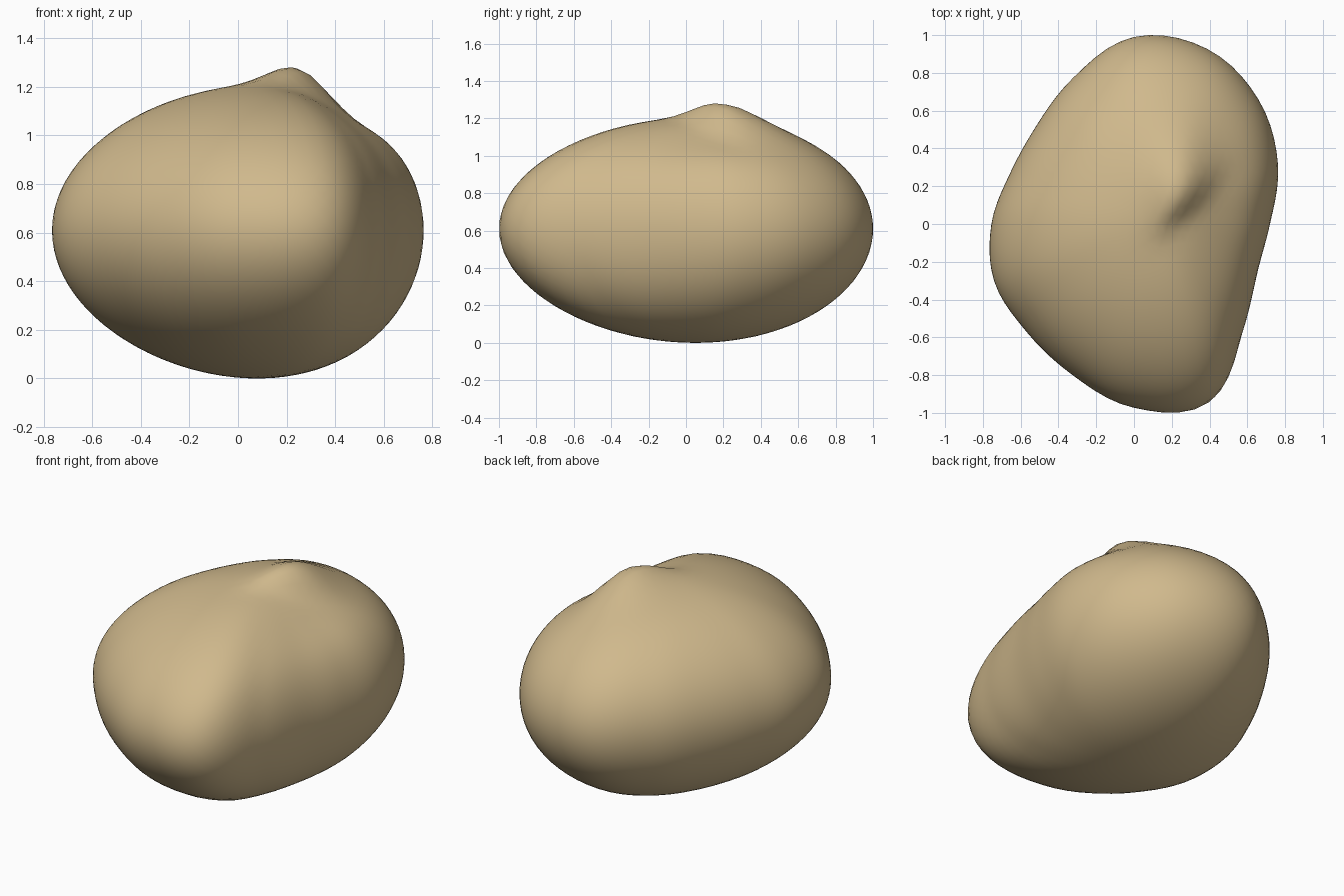
import bpy
import bmesh
import math

# Clear the default cube
cube = bpy.data.objects.get("Cube")
if cube:
    bpy.data.objects.remove(cube)

# Plan outline of the boulder: radius at equal angles, counter-clockwise from +x
RADII = [.72, .825, .932, 1.005, .99, .839, .733, .709,
         .755, .80, .806, .862, .973, 1.025, .812, .704]
WAIST, DEPTH, RISE = .61, .61, .595


def outline(angle):
    """Smooth periodic interpolation of the plan radii."""
    n = len(RADII)
    t = (angle / math.tau) % 1 * n
    i, f = int(t), t % 1
    a, b, c, d = (RADII[(i + k) % n] for k in (-1, 0, 1, 2))
    return b + f / 2 * (c - a + f * (2*a - 5*b + 4*c - d + f * (3*(b - c) + d - a)))


def oval(angle):
    """Radius of the plain oval the outline relaxes to near top and bottom."""
    return 1 / math.hypot(math.cos(angle) / .75, math.sin(angle) / .97)


def bell(x, y, cx, cy, wx, wy):
    return math.exp(-(x - cx)**2 / wx - (y - cy)**2 / wy)


def shape(v):
    """Move a unit sphere point onto the boulder."""
    up = v.z
    angle = math.atan2(v.y, v.x)
    relax = up * up * (.3 if up > 0 else .6)
    r = outline(angle) + relax * (oval(angle) - outline(angle))
    r *= math.hypot(v.x, v.y)
    x = r * math.cos(angle) + .08 * up * up
    y = r * math.sin(angle) + .05 * up * up
    z = WAIST + up * (RISE if up > 0 else DEPTH)
    if up > 0:
        # Peak with a step on its front right, and a shaved right shoulder
        step = -.67 * (x - .13) + .74 * (y + .05)
        z += .053 * (1 + math.tanh(step / .05)) * bell(x, y, .26, .18, .03, .08) * up
        z -= .05 * bell(x, y, .5, .1, .04, .25) * up
    return x, y, z


# Boulder
bm = bmesh.new()
bmesh.ops.create_icosphere(bm, subdivisions=5, radius=1)
for v in bm.verts:
    v.co = shape(v.co.normalized())
for f in bm.faces:
    f.smooth = True
mesh = bpy.data.meshes.new("boulder")
bm.to_mesh(mesh)
bm.free()
boulder = bpy.data.objects.new("boulder", mesh)
bpy.context.collection.objects.link(boulder)

# Sandstone colour
color = (.63, .485, .265, 1)
mat = bpy.data.materials.new("sandstone")
mat.use_nodes = True
mat.diffuse_color = color
bsdf = mat.node_tree.nodes["Principled BSDF"]
bsdf.inputs["Base Color"].default_value = color
bsdf.inputs["Roughness"].default_value = .9
mesh.materials.append(mat)
